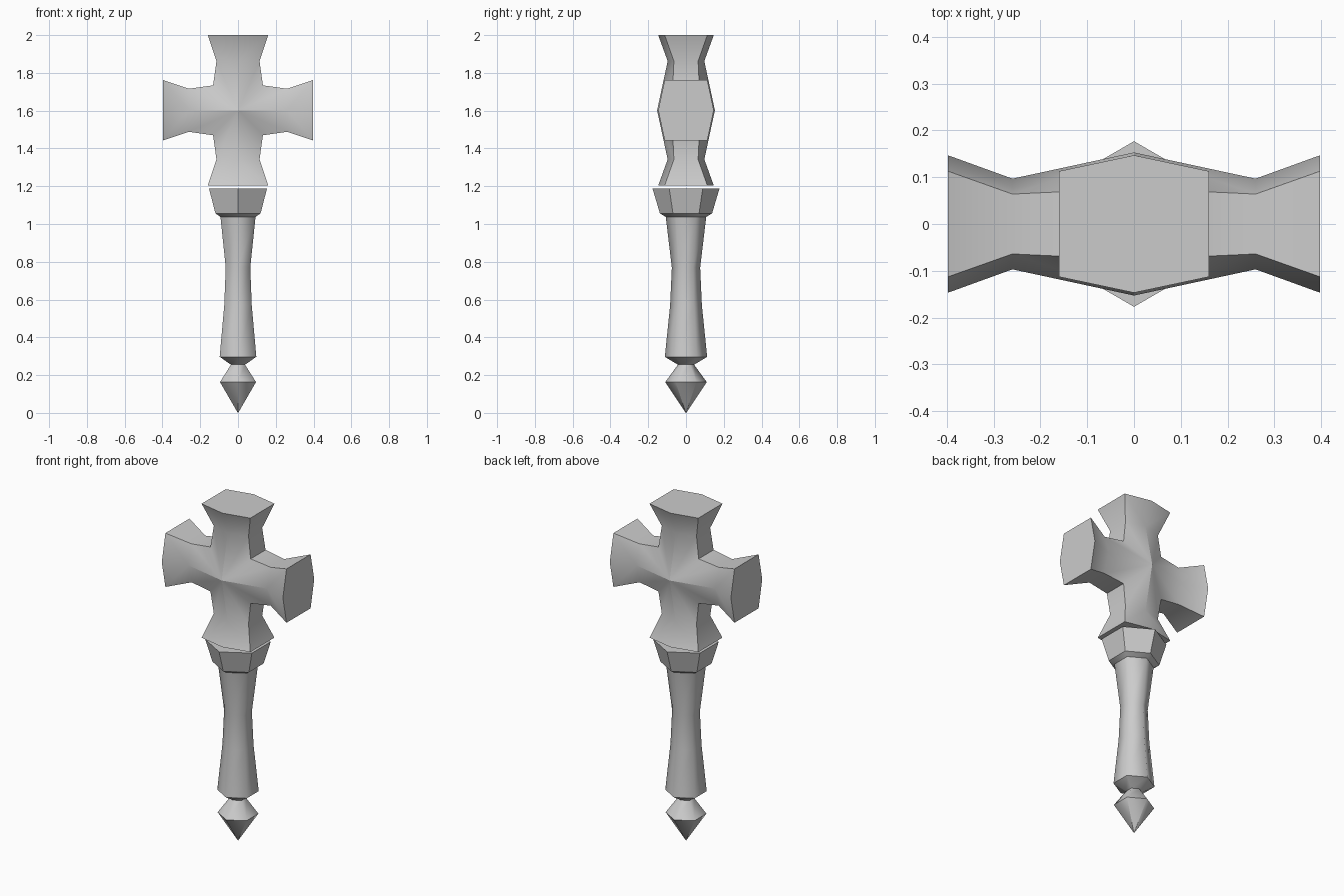
import bpy
import bmesh
from math import sin, cos, pi
from mathutils import Matrix, Vector

cube = bpy.data.objects.get("Cube")
if cube:
    bpy.data.objects.remove(cube, do_unlink=True)

# Single stone grey
grey = bpy.data.materials.new("stone_grey")
grey.use_nodes = True
colour = (0.6, 0.6, 0.6, 1)
grey.diffuse_color = colour
grey.node_tree.nodes["Principled BSDF"].inputs["Base Color"].default_value = colour


def finish(name, bm, sharp):
    """Weld, smooth, mark the sharp edges by rule and add the object."""
    bmesh.ops.remove_doubles(bm, verts=bm.verts, dist=0.0005)
    bmesh.ops.recalc_face_normals(bm, faces=bm.faces)
    for f in bm.faces:
        f.smooth = True
    for e in bm.edges:
        e.smooth = not sharp(e)
    mesh = bpy.data.meshes.new(name)
    bm.to_mesh(mesh)
    bm.free()
    mesh.materials.append(grey)
    obj = bpy.data.objects.new(name, mesh)
    bpy.context.collection.objects.link(obj)
    return obj


def creased(e):
    return e.calc_face_angle(0) > 0.6


def ring_creased(e):
    level = abs(e.verts[0].co.z - e.verts[1].co.z) < 0.001
    return level and creased(e)


def lathe(name, profile, sharp, sides=6):
    """Six-sided turned part with corners towards front and back."""
    bm = bmesh.new()
    rings = []
    for r, z in profile:
        angles = [pi / 2 + 2 * pi * i / sides for i in range(sides)]
        rings.append([bm.verts.new((r * cos(a), r * sin(a), z)) for a in angles])
    for low, high in zip(rings, rings[1:]):
        for i in range(sides):
            j = (i + 1) % sides
            bm.faces.new((low[i], low[j], high[j], high[i]))
    bm.faces.new(rings[0])
    bm.faces.new(rings[-1])
    return finish(name, bm, sharp)


# Grip with pointed finial
lathe("grip", [(0.001, 0), (0.11, 0.163), (0.043, 0.255), (0.112, 0.297),
               (0.084, 0.57), (0.075, 0.77), (0.108, 1.045)], ring_creased)

# Faceted collar
lathe("collar", [(0.108, 1.038), (0.138, 1.056), (0.177, 1.187)], creased)

# Cross head: one flared arm, repeated four times about the centre
CENTRE = 1.602
bm = bmesh.new()


def face(turn, *points):
    bm.faces.new([bm.verts.new(turn @ Vector(p)) for p in points])


for k in range(4):
    turn = Matrix.Translation((0, 0, CENTRE)) @ Matrix.Rotation(k * pi / 2, 4, "Y")
    reach = 0.398

    def inner(t, s):
        return (t * 0.132, s * 0.07, 0.132)

    def waist(t, s):
        return (t * 0.114, s * 0.064, 0.26)

    def end(t, s):
        return (t * 0.16, s * 0.113, reach)

    for t in (-1, 1):
        for s in (-1, 1):
            mid, ridge, tip = (0, s * 0.153, 0), (0, s * 0.097, 0.26), (0, s * 0.147, reach)
            face(turn, mid, ridge, waist(t, s), inner(t, s))
            face(turn, ridge, tip, end(t, s), waist(t, s))
        # Flat flanks of the arm
        face(turn, inner(t, 1), waist(t, 1), waist(t, -1), inner(t, -1))
        face(turn, waist(t, 1), end(t, 1), end(t, -1), waist(t, -1))
    # Six-sided end
    face(turn, end(1, 1), (0, 0.147, reach), end(-1, 1),
         end(-1, -1), (0, -0.147, reach), end(1, -1))

finish("cross_head", bm, creased)
